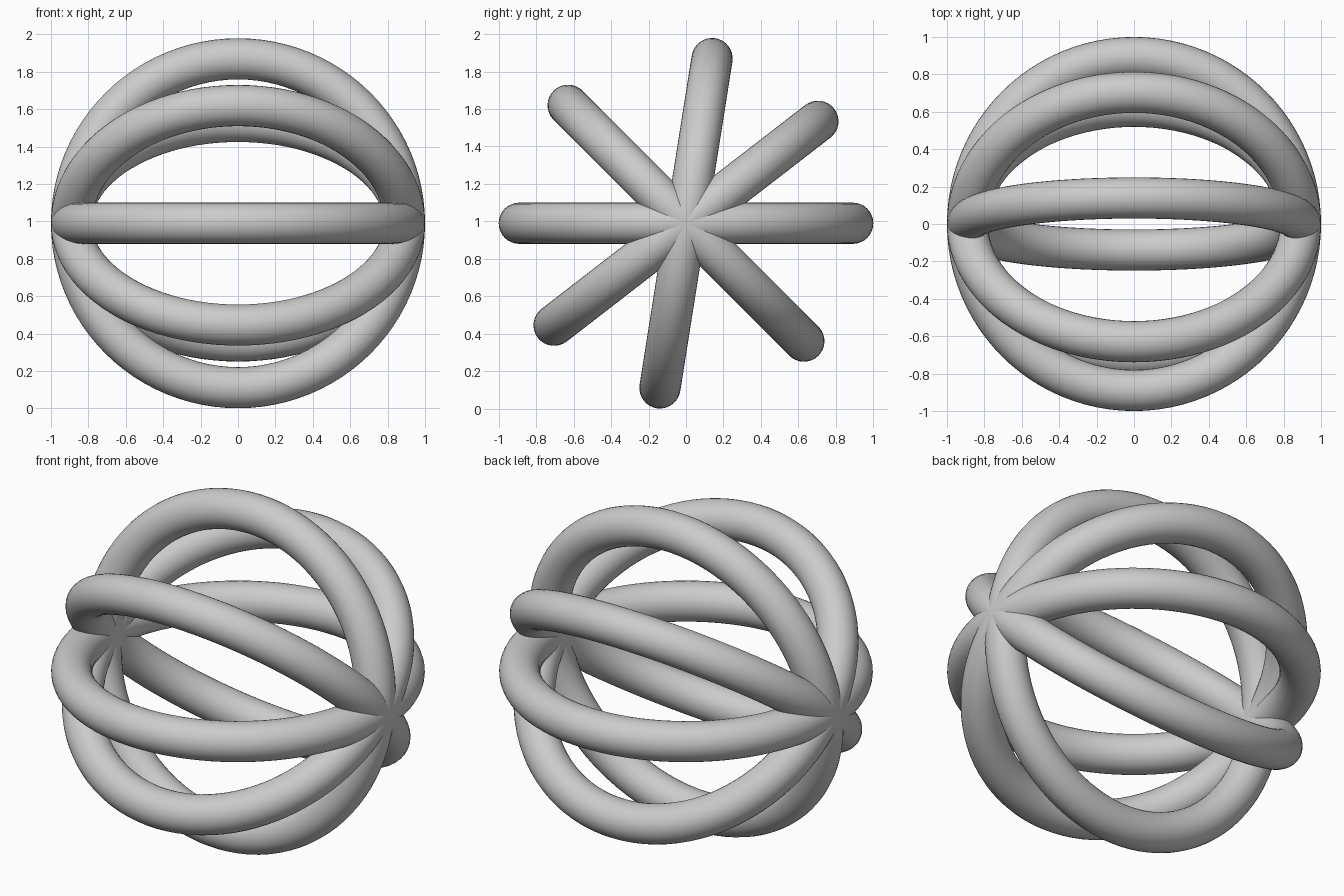
import bpy
from math import radians

cube = bpy.data.objects.get("Cube")
if cube:
    bpy.data.objects.remove(cube, do_unlink=True)

# Plain grey for every ring
grey = bpy.data.materials.new("plain_grey")
grey.use_nodes = True
colour = (0.6, 0.6, 0.6, 1)
grey.diffuse_color = colour
grey.node_tree.nodes["Principled BSDF"].inputs["Base Color"].default_value = colour


def add_ring(name, tilt):
    """Round ring sharing the left-right axis, tilted about it."""
    bpy.ops.mesh.primitive_torus_add(
        major_radius=0.89, minor_radius=0.11,
        major_segments=96, minor_segments=32,
        location=(0, 0, 0.99), rotation=(radians(tilt), 0, 0))
    ring = bpy.context.object
    ring.name = name
    ring.data.materials.append(grey)
    bpy.ops.object.shade_smooth()


# Four rings crossing at the left and right poles
for name, tilt in (("level_ring", 0), ("back_tilted_ring", 37.7),
                   ("upright_ring", 81), ("front_tilted_ring", 135)):
    add_ring(name, tilt)
